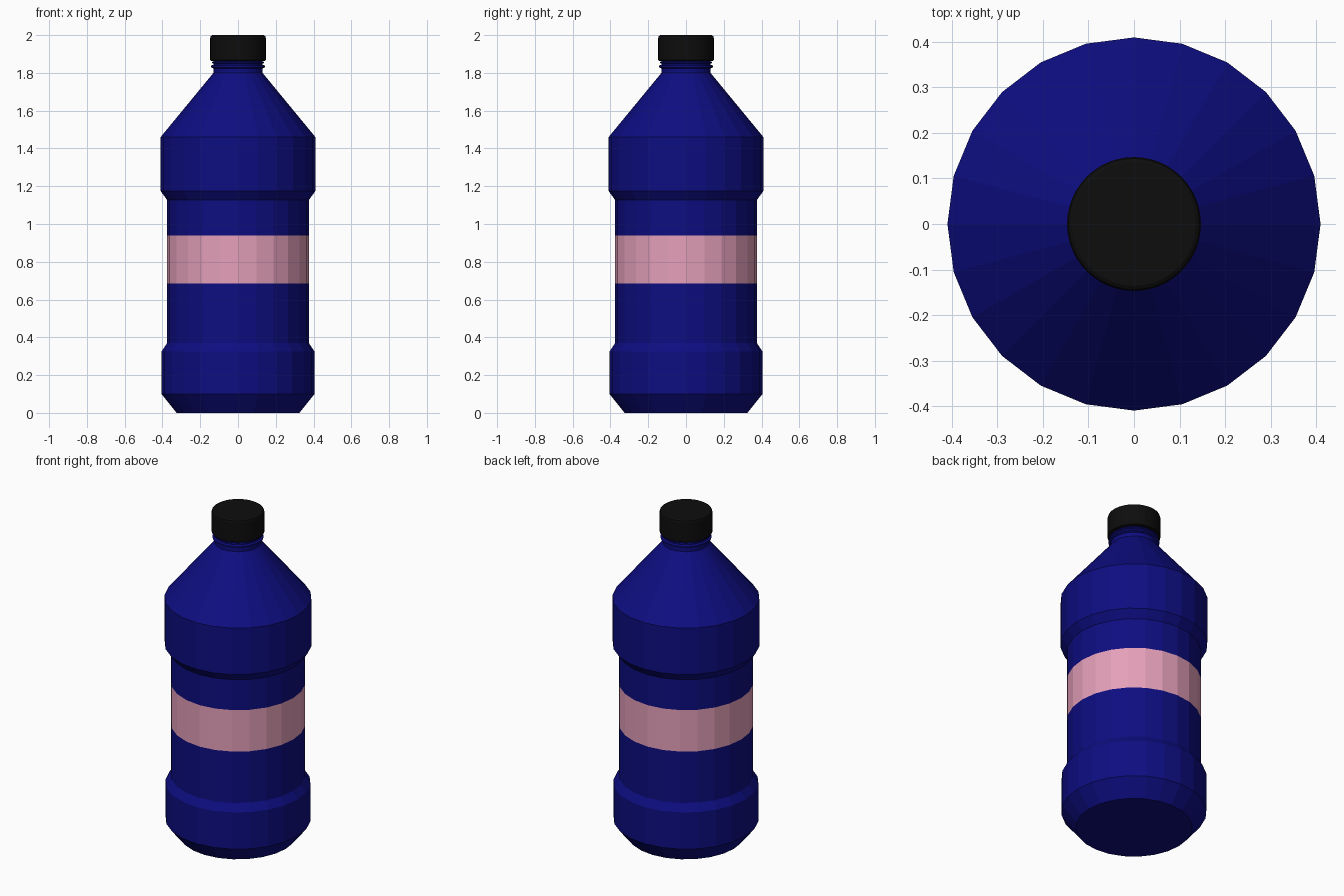
import bpy, bmesh, math

if "Cube" in bpy.data.objects:
    bpy.data.objects.remove(bpy.data.objects["Cube"])


def material(name, rgb):
    m = bpy.data.materials.new(name)
    m.diffuse_color = (*rgb, 1)
    m.use_nodes = True
    m.node_tree.nodes["Principled BSDF"].inputs["Base Color"].default_value = m.diffuse_color
    return m


blue = material("deep blue", (0.004, 0.004, 0.22))
pink = material("pink label", (0.78, 0.35, 0.49))
black = material("black", (0.004, 0.004, 0.004))


def lathe(name, profile, sides, mats, rule=None):
    """Revolve (radius, height) points around z and close both ends."""
    bm = bmesh.new()
    rings = []
    for r, z in profile:
        rings.append([bm.verts.new((r * math.cos(2 * math.pi * i / sides),
                                    r * math.sin(2 * math.pi * i / sides), z))
                      for i in range(sides)])
    for a, b in zip(rings, rings[1:]):
        for i in range(sides):
            j = (i + 1) % sides
            bm.faces.new((a[i], a[j], b[j], b[i]))
    bm.faces.new(rings[0][::-1])
    bm.faces.new(rings[-1])
    if rule:
        for f in bm.faces:
            f.material_index = rule(f.calc_center_median().z)
    me = bpy.data.meshes.new(name)
    bm.to_mesh(me)
    bm.free()
    for m in mats:
        me.materials.append(m)
    ob = bpy.data.objects.new(name, me)
    bpy.context.collection.objects.link(ob)
    return ob


# Bottle body with a pink label band
lathe("bottle_body",
      [(0.325, 0), (0.405, 0.1), (0.405, 0.325), (0.375, 0.37),
       (0.375, 0.685), (0.375, 0.94), (0.375, 1.127), (0.41, 1.175),
       (0.41, 1.46), (0.13, 1.8)],
      24, [blue, pink], lambda z: 1 if 0.69 < z < 0.93 else 0)

# Neck with collar and thread rings, running up inside the cap
lathe("neck",
      [(0.13, 1.795), (0.13, 1.824), (0.142, 1.829), (0.142, 1.838),
       (0.131, 1.843), (0.131, 1.849), (0.138, 1.853), (0.138, 1.858),
       (0.13, 1.862), (0.13, 1.96)],
      32, [blue])

# Screw cap with a softened top rim
lathe("cap",
      [(0.144, 1.864), (0.147, 1.868), (0.147, 1.985), (0.144, 1.995),
       (0.136, 2.0)],
      48, [black])
